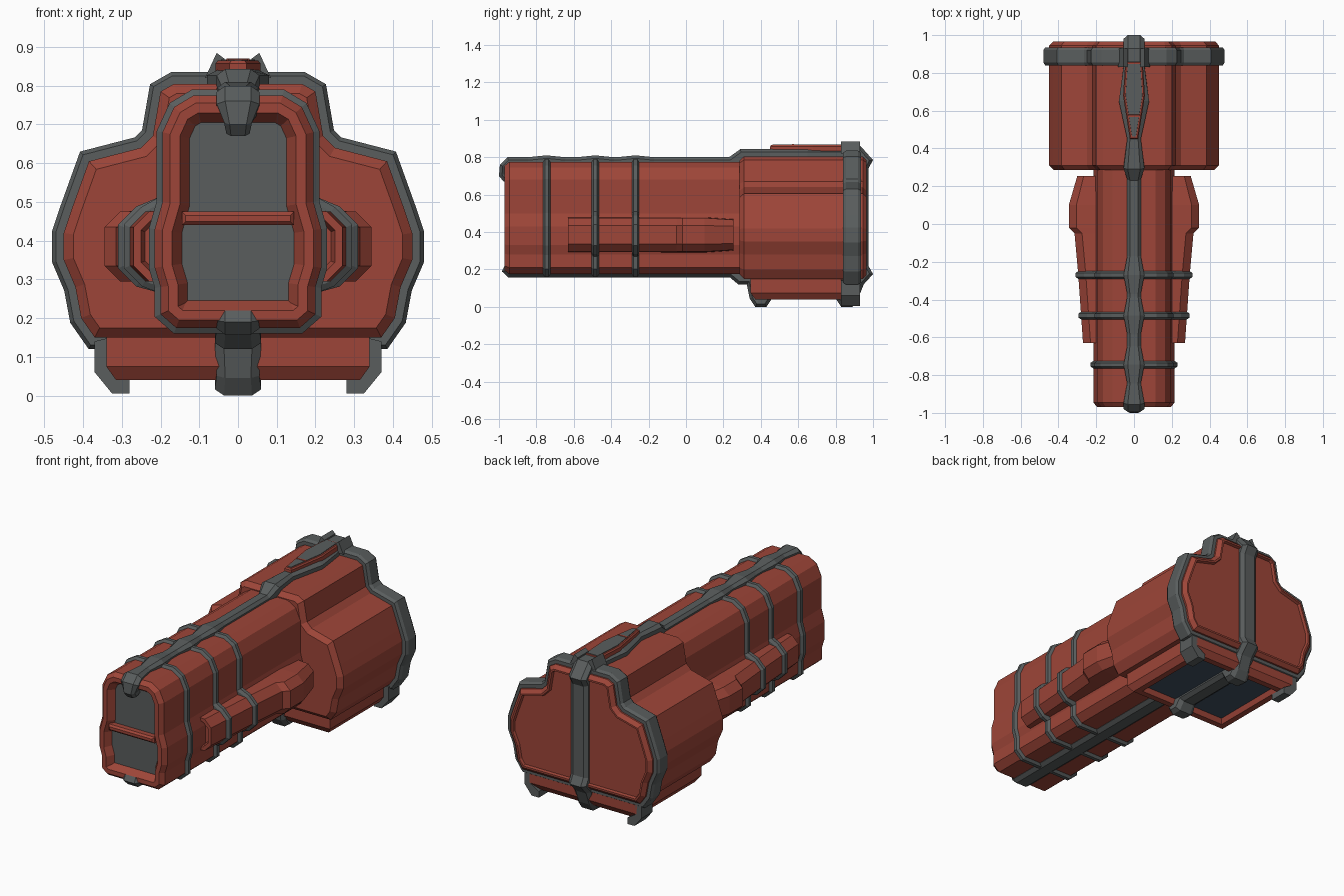
import bpy
import bmesh
from mathutils import Vector

if "Cube" in bpy.data.objects:
    bpy.data.objects.remove(bpy.data.objects["Cube"])


def material(name, rgb):
    mat = bpy.data.materials.new(name)
    mat.use_nodes = True
    mat.diffuse_color = (*rgb, 1)
    mat.node_tree.nodes["Principled BSDF"].inputs["Base Color"].default_value = (*rgb, 1)
    return mat


RED = material("rust red", (0.34, 0.06, 0.04))
GREY = material("gunmetal grey", (0.1, 0.11, 0.11))
BLUE = material("dark blue grey", (0.05, 0.08, 0.12))


def offset(outline, distance):
    """Move every edge of a closed 2D outline outward."""
    points = [Vector(p) for p in outline]
    following = points[1:] + points[:1]
    area = sum(a.cross(b) for a, b in zip(points, following))
    sign = 1 if area > 0 else -1
    edges = [(b - a).normalized() for a, b in zip(points, following)]
    normals = [Vector((e.y, -e.x)) * sign for e in edges]
    moved = []
    for i, point in enumerate(points):
        mitre = (normals[i - 1] + normals[i]).normalized()
        moved.append(point + mitre * distance / max(mitre.dot(normals[i]), 0.5))
    return moved


def loft(name, rings, mat, end_mat=None):
    """Skin closed rings of equal size and cap both ends."""
    bm = bmesh.new()
    loops = [[bm.verts.new(p) for p in ring] for ring in rings]
    for a, b in zip(loops, loops[1:]):
        for i in range(len(a)):
            bm.faces.new((a[i - 1], a[i], b[i], b[i - 1]))
    bm.faces.new(loops[0])
    cap = bm.faces.new(loops[-1])
    if end_mat:
        cap.material_index = 1
    bmesh.ops.recalc_face_normals(bm, faces=bm.faces)
    mesh = bpy.data.meshes.new(name)
    bm.to_mesh(mesh)
    bm.free()
    mesh.materials.append(mat)
    if end_mat:
        mesh.materials.append(end_mat)
    bpy.context.collection.objects.link(bpy.data.objects.new(name, mesh))


def mirrored(half):
    return half + [(-x, v) for x, v in reversed(half)]


def along_y(name, outline, steps, mat, end_mat=None):
    """Sweep an xz outline through (y, outline offset) steps."""
    rings = [[(p.x, y, p.y) for p in offset(outline, d)] for y, d in steps]
    loft(name, rings, mat, end_mat)


def along_z(name, outline, steps, mat, end_mat=None):
    """Sweep an xy outline through (z, outline offset) steps."""
    rings = [[(p.x, p.y, z) for p in offset(outline, d)] for z, d in steps]
    loft(name, rings, mat, end_mat)


def pod_bulge(x):
    """Outer half of a side pod cross-section reaching out to x."""
    middle, half_height, chamfer = 0.385, 0.09, 0.04
    low, high = middle - half_height, middle + half_height
    return [(x - chamfer, low), (x, low + chamfer), (x, high - chamfer), (x - chamfer, high)]


SIDES = {"left": 1, "right": -1}

# Barrel with its recessed muzzle
lower = [(0.16, 0.175), (0.2, 0.21), (0.2, 0.28)]
upper = [(0.195, 0.5), (0.195, 0.68), (0.165, 0.745), (0.115, 0.775)]
barrel = mirrored(lower + [(0.215, 0.33), (0.215, 0.43)] + upper)
along_y("barrel", barrel,
        [(0.32, 0), (-0.945, 0), (-0.97, -0.02), (-0.97, -0.045), (-0.93, -0.07)],
        RED, GREY)
crossbar = mirrored([(0.145, 0.44), (0.145, 0.475)])
along_y("muzzle_crossbar", crossbar, [(-0.92, 0), (-0.96, 0), (-0.97, -0.01)], RED)

# Grey bands, two of them stepping out over the side pods
FRONT, MIDDLE, REAR = -0.745, -0.485, -0.27
bands = {"front_band": (FRONT, barrel),
         "middle_band": (MIDDLE, mirrored(lower + pod_bulge(0.28) + upper)),
         "rear_band": (REAR, mirrored(lower + pod_bulge(0.295) + upper))}
for name, (y, outline) in bands.items():
    along_y(name, outline, [(y - 0.02, 0), (y - 0.01, 0.015),
                            (y + 0.01, 0.015), (y + 0.02, 0)], GREY)

# Side pods with recessed front ends: y, reach, outline offset
pod_steps = [(0.255, 0.31, -0.01), (0.1, 0.345, 0), (-0.02, 0.345, 0), (-0.05, 0.315, 0),
             (REAR, 0.295, 0), (-0.63, 0.27, 0), (-0.63, 0.27, -0.02), (-0.6, 0.27, -0.03)]
for side, s in SIDES.items():
    rings = []
    for y, reach, d in pod_steps:
        section = [(0.17, 0.29)] + pod_bulge(reach) + [(0.17, 0.48)]
        rings.append([(s * p.x, y, p.y) for p in offset(section, d)])
    loft(side + "_pod", rings, RED)

# Rear housing with a shallow recessed back, and the grey collar around it
housing = mirrored([(0.37, 0.15), (0.405, 0.2), (0.42, 0.28), (0.45, 0.35), (0.45, 0.42),
                    (0.43, 0.48), (0.385, 0.605), (0.25, 0.64), (0.22, 0.67),
                    (0.2, 0.785), (0.165, 0.805)])
along_y("rear_housing", housing,
        [(0.285, -0.025), (0.31, 0), (0.945, 0), (0.965, -0.02),
         (0.965, -0.03), (0.95, -0.035)], RED)
along_y("rear_collar", housing,
        [(0.84, 0.02), (0.855, 0.03), (0.92, 0.03), (0.935, 0.02)], GREY)

# Base tray with a sunken underside panel
tray = mirrored([(0.34, 0.345), (0.34, 0.93)])
along_z("base_tray", tray, [(0.16, 0), (0.075, 0), (0.04, -0.025),
                            (0.04, -0.06), (0.07, -0.07)], RED, BLUE)

# Corner feet and the clamp knobs above the collar
foot = [(0.33, 0.15), (0.37, 0.14), (0.37, 0.06), (0.325, 0.005),
        (0.28, 0.005), (0.28, 0.04), (0.33, 0.07)]
knob = [(0.03, 0.82), (0.085, 0.82), (0.055, 0.885), (0.035, 0.87)]
for side, s in SIDES.items():
    for part, outline in (("foot", foot), ("clamp_knob", knob)):
        along_y(f"{side}_{part}", [(s * x, z) for x, z in outline],
                [(0.83, 0), (0.93, 0)], GREY)

# Centre strap over the top, down the back and along the underside: y, z, half width
TOP, ROOF, BACK, TRAY, LOW = 0.8, 0.843, 0.975, 0.045, 0.157
THIN, WIDE = 0.036, 0.055
path = [(-0.975, 0.67, 0.03), (-1, 0.7, THIN), (-0.995, 0.76, WIDE), (-0.955, TOP, WIDE)]
for y in (FRONT, MIDDLE, REAR):
    path += [(y - 0.1, TOP, THIN), (y, TOP + 0.01, WIDE), (y + 0.1, TOP, THIN)]
path += [(0.23, TOP, THIN), (0.29, ROOF, WIDE), (0.45, ROOF, THIN),
         (0.65, ROOF, 0.08), (0.83, ROOF, WIDE), (0.86, ROOF + 0.02, WIDE),
         (0.93, ROOF + 0.02, WIDE), (1, 0.785, WIDE), (BACK, 0.74, WIDE),
         (BACK, 0.22, WIDE), (1, 0.175, WIDE), (0.95, 0.12, WIDE)]
for y in (0.86, 0.4):
    path += [(y + 0.06, TRAY, WIDE), (y + 0.03, 0, 0.06),
             (y - 0.03, 0, 0.06), (y - 0.06, TRAY, WIDE)]
path += [(0.325, 0.12, 0.06), (0.28, 0.12, 0.06), (0.235, LOW, WIDE),
         (-0.95, LOW, WIDE), (-0.985, 0.19, WIDE), (-0.97, 0.22, WIDE)]
edge = [(y, z) for y, z, w in path]
rings = []
for (y, z, w), shoulder, root in zip(path, offset(edge, -0.016), offset(edge, -0.06)):
    rings.append([(-w * 0.6, y, z), (w * 0.6, y, z), (w, *shoulder),
                  (w, *root), (-w, *root), (-w, *shoulder)])
loft("centre_strap", rings, GREY)

# Top rail: red rim, grey inlay and a small red divider
rail = mirrored([(0.022, 0.45), (0.058, 0.68), (0.046, 0.86)])
along_z("top_rail", rail, [(0.82, 0), (0.858, 0), (0.865, -0.006)], RED)
along_z("top_rail_inlay", rail, [(0.862, -0.013), (0.868, -0.014)], GREY)
divider = mirrored([(0.03, 0.565), (0.032, 0.58)])
along_z("top_rail_divider", divider, [(0.862, 0), (0.87, -0.002)], RED)
